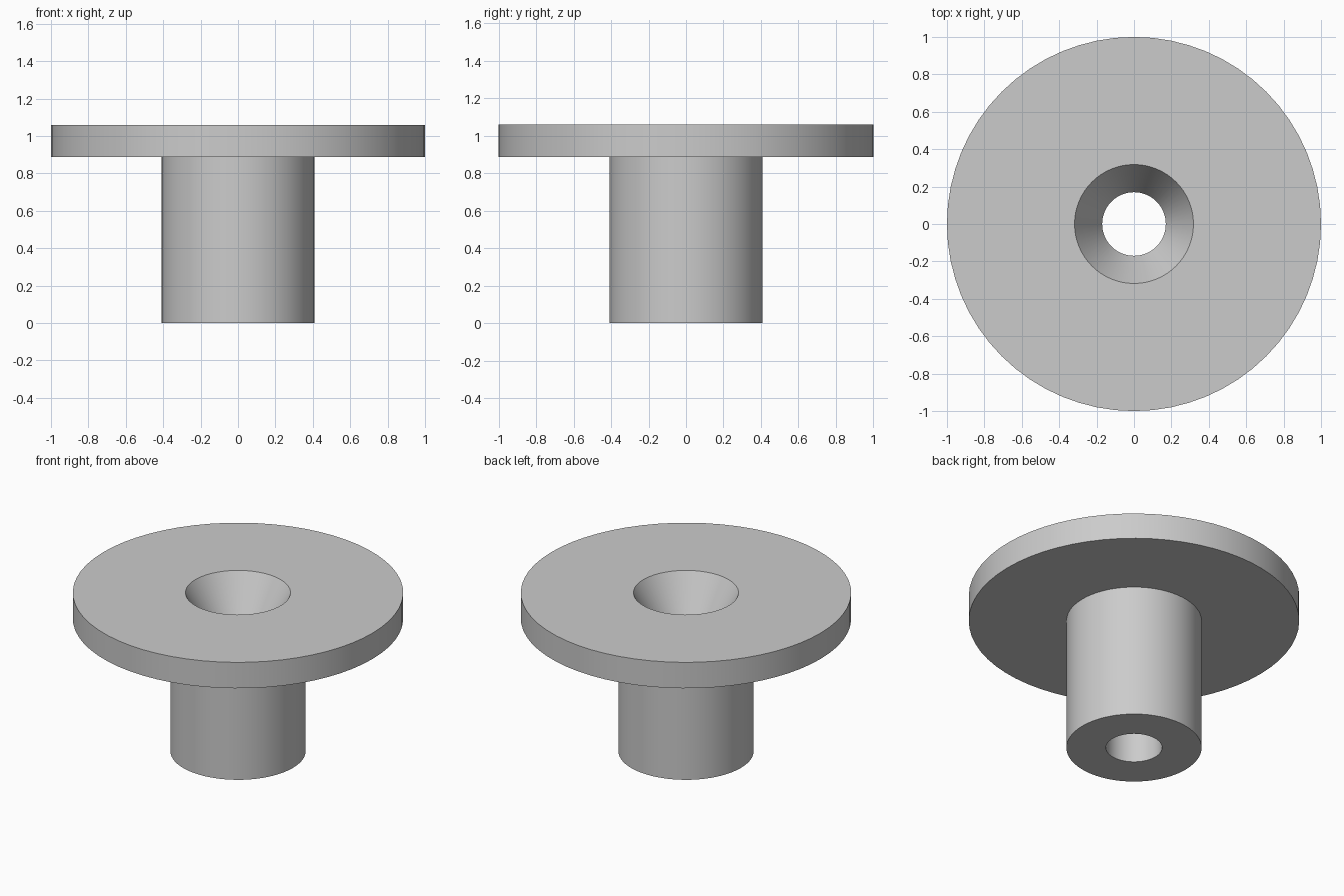
import bpy, bmesh, math

SEGMENTS = 64

cube = bpy.data.objects.get("Cube")
if cube:
    bpy.data.objects.remove(cube, do_unlink=True)

# Plain grey material
grey = bpy.data.materials.new("light_grey")
grey.use_nodes = True
colour = (0.6, 0.6, 0.6, 1)
grey.diffuse_color = colour
grey.node_tree.nodes["Principled BSDF"].inputs["Base Color"].default_value = colour

# Main dimensions
flange_radius, shaft_radius = 1.0, 0.409
bore_radius, sink_radius = 0.17, 0.318
top, flange_bottom = 1.06, 0.887
sink_bottom = top - (sink_radius - bore_radius) / math.tan(math.radians(30))

# Closed half section: shaft, flange, countersink, bore
profile = [
    (bore_radius, 0), (shaft_radius, 0),
    (shaft_radius, flange_bottom), (flange_radius, flange_bottom),
    (flange_radius, top), (sink_radius, top),
    (bore_radius, sink_bottom),
]


def lathe(name, section, material):
    """Revolve a closed (radius, height) section about the z axis."""
    bm = bmesh.new()
    verts = [bm.verts.new((r, 0, z)) for r, z in section]
    edges = [bm.edges.new((v, verts[i - 1])) for i, v in enumerate(verts)]
    bmesh.ops.spin(bm, geom=verts + edges, cent=(0, 0, 0), axis=(0, 0, 1),
                   angle=math.tau, steps=SEGMENTS, use_merge=True)
    bmesh.ops.remove_doubles(bm, verts=bm.verts, dist=0.0001)
    bmesh.ops.recalc_face_normals(bm, faces=bm.faces)
    mesh = bpy.data.meshes.new(name)
    bm.to_mesh(mesh)
    bm.free()
    mesh.materials.append(material)
    obj = bpy.data.objects.new(name, mesh)
    bpy.context.collection.objects.link(obj)
    return obj


bushing = lathe("flanged_bushing", profile, grey)

# Smooth round walls, crisp rims
bpy.ops.object.select_all(action="DESELECT")
bushing.select_set(True)
bpy.context.view_layer.objects.active = bushing
bpy.ops.object.shade_smooth_by_angle(angle=math.radians(25))
